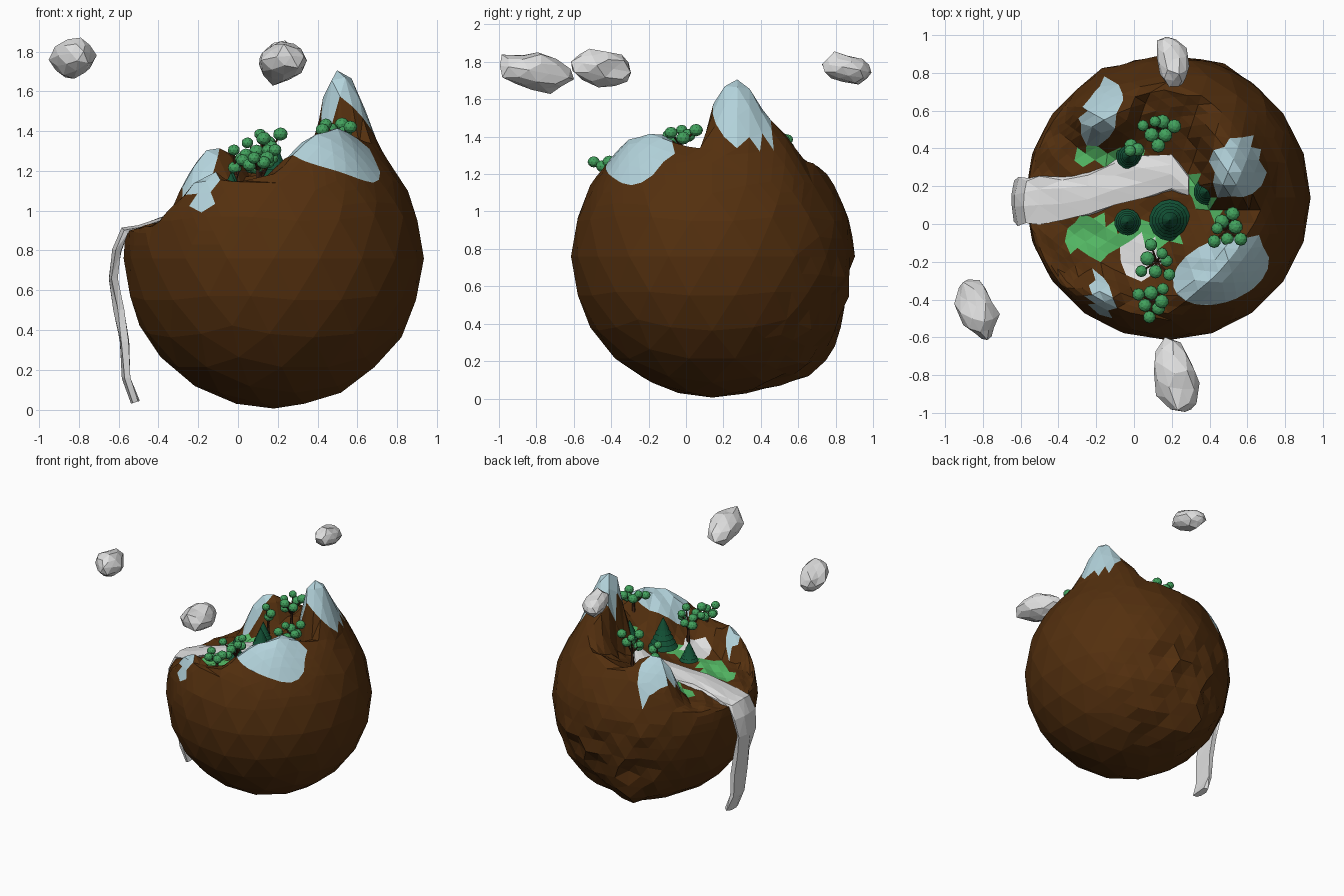
import bpy, bmesh, math, random
from mathutils import Vector, Matrix, noise

if "Cube" in bpy.data.objects:
    bpy.data.objects.remove(bpy.data.objects["Cube"])

random.seed(4)
C = Vector((0.18, 0.14, 0.76))
R = 0.755


def material(name, rgb):
    m = bpy.data.materials.new(name)
    m.diffuse_color = (*rgb, 1)
    m.use_nodes = True
    m.node_tree.nodes["Principled BSDF"].inputs["Base Color"].default_value = m.diffuse_color
    return m


EARTH = material("earth brown", (0.088, 0.029, 0.0045))
SNOW = material("snow blue", (0.45, 0.65, 0.71))
GRASS = material("grass green", (0.09, 0.49, 0.13))
WATER = material("pale grey", (0.74, 0.74, 0.74))
LEAF = material("leaf green", (0.055, 0.36, 0.11))
PINE = material("pine green", (0.006, 0.08, 0.035))
BARK = material("bark brown", (0.07, 0.025, 0.010))


def finish(bm, name, mats):
    bmesh.ops.recalc_face_normals(bm, faces=bm.faces)
    me = bpy.data.meshes.new(name)
    bm.to_mesh(me)
    bm.free()
    for m in mats:
        me.materials.append(m)
    ob = bpy.data.objects.new(name, me)
    bpy.context.collection.objects.link(ob)
    return ob


def bell(x, y, px, py, s, power=2):
    return math.exp(-(math.hypot(x - px, y - py) / s) ** power)


# peaks: x, y, rise above valley floor, its spread, rise above the ball, its spread
PEAKS = [(0.535, 0.26, 0.60, 0.145, 0.275, 0.135), (0.52, 0.46, 0.40, 0.15, 0.10, 0.14),
         (0.47, -0.26, 0.25, 0.24, 0.065, 0.18), (-0.16, 0.60, 0.26, 0.16, 0.01, 0.12),
         (-0.17, -0.38, 0.09, 0.12, 0.0, 0.1)]
SNOWS = [(0.55, 0.30, 0.155, 0.16, 20), (0.46, -0.25, 0.265, 0.165, 20),
         (-0.17, 0.58, 0.095, 0.185, -22), (-0.175, -0.38, 0.06, 0.115, 15)]
MEADOWS = [(-0.21, -0.07, 0.16, 0.10, 0), (0.10, -0.05, 0.17, 0.07, -10),
           (-0.14, 0.36, 0.17, 0.05, 0), (0.37, 0.16, 0.08, 0.13, 30)]
POND = (0.03, -0.19, 0.10, 0.115, 0)


def height(x, y):
    """Valley floor with peaks, capped by the ball."""
    d2 = (x - C.x) ** 2 + (y - C.y) ** 2
    ball = C.z + math.sqrt(max(0.0, R * R - d2))
    floor = 1.03 + 0.24 * x + 0.7 * max(0, x - 0.43)
    floor += 0.45 * max(0, y - 0.34) * max(0, min(1, (x + 0.3) * 5))
    floor += min(0.11, 0.9 * max(0, -y - 0.26))
    floor += 0.025 * noise.noise(Vector((x * 9, y * 9, 1)))
    for px, py, a, s, b, t in PEAKS:
        floor += a * bell(x, y, px, py, s, 3.5)
        ball += b * bell(x, y, px, py, t, 2.4)
    return min(ball, floor)


def reach(x, y, e):
    """1 on the edge of a turned ellipse, less inside."""
    cx, cy, rx, ry, deg = e
    a = math.radians(deg)
    u = (x - cx) * math.cos(a) + (y - cy) * math.sin(a)
    w = -(x - cx) * math.sin(a) + (y - cy) * math.cos(a)
    return math.hypot(u / rx, w / ry)


def moved(v):
    x, y, z = v.co
    return z > C.z + 0.02 and (abs(height(x, y) - z) > 0.012
                               or any(reach(x, y, e) < 1.2 for e in SNOWS))


def rough(co):
    ang = (co - C).angle(Vector((0.0, 0.8, -0.45)))
    return max(0.0, min(1.0, (0.82 - ang) * 3))


# planet: coarse ball, refined only where the valley and the rough patch are
bm = bmesh.new()
bmesh.ops.create_icosphere(bm, subdivisions=3, radius=R, matrix=Matrix.Translation(C))
fine = [e for e in bm.edges if any(moved(v) for v in e.verts)]
bmesh.ops.subdivide_edges(bm, edges=fine, cuts=2, use_grid_fill=True)
back = [e for e in bm.edges if any(rough(v.co) > 0.05 for v in e.verts)]
bmesh.ops.subdivide_edges(bm, edges=back, cuts=1, use_grid_fill=True)
bmesh.ops.triangulate(bm, faces=bm.faces)
for v in bm.verts:
    w = rough(v.co)
    d = (v.co - C).normalized()
    if w > 0:
        lump = bell(d.angle(Vector((-0.15, 0.58, -0.62))), 0, 0, 0, 0.27)
        v.co = C + d * (R + w * (0.05 * noise.noise(d * 8) + random.uniform(-0.016, 0.014))
                        + 0.085 * lump)
    elif v.co.z > C.z + 0.02:
        v.co = C + d * R
        # pull nearby points onto the snow and pond outlines for clean edges
        for e in SNOWS + [POND] + MEADOWS[:1]:
            q = reach(v.co.x, v.co.y, e)
            if v.co.z > 1.0 and 0.82 < q < 1.15:
                v.co.x = e[0] + (v.co.x - e[0]) / q
                v.co.y = e[1] + (v.co.y - e[1]) / q
                break
        v.co.z = height(v.co.x, v.co.y)
for f in bm.faces:
    c = f.calc_center_median()
    if c.z < 0.86:
        continue
    on_tall = c.x > 0.3 and c.y > 0.1
    if any(reach(c.x, c.y, e) < 1 for e in SNOWS) and not (on_tall and c.z < 1.36):
        f.material_index = 1
    elif reach(c.x, c.y, POND) < 1:
        f.material_index = 3
    elif c.z < 1.22 and any(reach(c.x, c.y, e) < 1 for e in MEADOWS):
        f.material_index = 2
finish(bm, "planet", [EARTH, SNOW, GRASS, WATER])

# river and waterfall: one thick ribbon along a path (x, y, z or None for ground, half width)
PATH = [(0.29, 0.21, None, 0.05), (0.20, 0.28, None, 0.10), (0.05, 0.26, None, 0.11),
        (-0.10, 0.21, None, 0.12), (-0.24, 0.155, None, 0.11), (-0.38, 0.13, None, 0.115),
        (-0.50, 0.125, 0.915, 0.12), (-0.57, 0.12, 0.90, 0.12), (-0.61, 0.12, 0.80, 0.12),
        (-0.63, 0.12, 0.66, 0.10), (-0.60, 0.13, 0.50, 0.09), (-0.575, 0.13, 0.34, 0.08),
        (-0.56, 0.14, 0.16, 0.07), (-0.52, 0.15, 0.035, 0.07)]
pts = []
for x, y, z, w in PATH:
    z = max(height(x, y + k * w) for k in (-0.7, 0, 0.7)) + 0.01 if z is None else z
    pts.append((Vector((x, y, min(z, 1.11))), w))
bm = bmesh.new()
rings = []
for i, (p, w) in enumerate(pts):
    t = (pts[min(i + 1, len(pts) - 1)][0] - pts[max(i - 1, 0)][0]).normalized()
    n = t.cross(Vector((0, 1, 0))).normalized()
    if i < 7 and n.z < 0 or i >= 7 and n.x > 0:
        n = -n
    th = 0.018 if i < 8 else 0.023
    ring = [(-1, -1), (-1, 0.3), (-0.3, 1), (0.4, 0.8), (1, 0.2), (1, -1)]
    rings.append([bm.verts.new(p + Vector((0, a * w + random.uniform(-0.014, 0.014), 0))
                               + n * (b * th + random.uniform(-0.006, 0.006))) for a, b in ring])
for r0, r1 in zip(rings, rings[1:]):
    for k in range(6):
        j = (k + 1) % 6
        bm.faces.new((r0[k], r0[j], r1[j], r1[k]))
bm.faces.new(rings[0])
bm.faces.new(rings[-1])
bmesh.ops.triangulate(bm, faces=bm.faces)
finish(bm, "river_and_waterfall", [WATER])

# floating clouds: lumpy low-poly stones
for i, (loc, size, deg) in enumerate([((-0.83, -0.45, 1.77), (0.095, 0.175, 0.095), 18),
                                      ((0.22, -0.81, 1.745), (0.115, 0.195, 0.10), 15),
                                      ((0.205, 0.86, 1.765), (0.083, 0.15, 0.078), 14)]):
    bm = bmesh.new()
    bmesh.ops.create_icosphere(bm, subdivisions=2, radius=1)
    for v in bm.verts:
        v.co *= 1 + 0.30 * noise.noise(v.co * 1.6 + Vector((i * 5, 2, 1)))
    bm.transform(Matrix.Translation(loc) @ Matrix.Rotation(math.radians(deg), 4, 'Z')
                 @ Matrix.Rotation(math.radians(-10), 4, 'X') @ Matrix.Diagonal((*size, 1)))
    finish(bm, f"cloud_{i + 1}", [WATER])


def paint_new(verts, index):
    for f in {f for v in verts for f in v.link_faces}:
        f.material_index = index


def stick(bm, a, b, r0, r1):
    d = b - a
    m = Matrix.Translation((a + b) / 2) @ d.to_track_quat('Z', 'Y').to_matrix().to_4x4()
    g = bmesh.ops.create_cone(bm, cap_ends=True, segments=6, radius1=r0, radius2=r1,
                              depth=d.length, matrix=m)
    paint_new(g["verts"], 0)


# leafy trees: forked trunk with a leaf ball on each branch; x, y, top z, spread, balls
for i, (x, y, top, spread, n) in enumerate([(0.10, -0.41, 1.30, 0.085, 7), (0.12, -0.20, 1.34, 0.095, 7),
                                            (0.13, 0.50, 1.42, 0.085, 7), (0.49, -0.03, 1.47, 0.09, 7),
                                            (-0.01, 0.40, 1.34, 0.03, 3)]):
    bm = bmesh.new()
    base = Vector((x, y, height(x, y) - 0.02))
    fork = base.lerp(Vector((x, y, top)), 0.42)
    stick(bm, base, fork, 0.014, 0.009)
    for k in range(n):
        a = k * math.tau / n + i
        r = spread * (0.55 + 0.45 * (k % 2))
        tip = Vector((x + r * math.cos(a), y + r * math.sin(a),
                      top - 0.035 - 0.5 * (top - fork.z) * ((k * 2) % 5) / 4))
        stick(bm, fork, tip, 0.008, 0.004)
        g = bmesh.ops.create_icosphere(bm, subdivisions=2, radius=random.uniform(0.03, 0.039),
                                       matrix=Matrix.Translation(tip) @ Matrix.Diagonal((1, 1, 0.9, 1)))
        paint_new(g["verts"], 1)
    finish(bm, f"leafy_tree_{i + 1}", [BARK, LEAF])

# pines: trunk with stacked cones; x, y, radius
for i, (x, y, r) in enumerate([(0.19, 0.02, 0.11), (-0.035, 0.01, 0.07), (0.385, 0.17, 0.07),
                               (0.515, 0.06, 0.065), (-0.025, 0.36, 0.07)]):
    bm = bmesh.new()
    z = min(height(x, y), 1.15)
    h = 2.4 * r
    stick(bm, Vector((x, y, z - 0.02)), Vector((x, y, z + 0.4 * h)), 0.15 * r, 0.12 * r)
    for k in range(6):
        rr = r * (1 - k * 0.15)
        d = 0.22 * h
        g = bmesh.ops.create_cone(bm, cap_ends=True, segments=14, radius1=rr, radius2=rr * 0.35 * (k < 5),
                                  depth=d, matrix=Matrix.Translation((x, y, z + h * (0.1 + 0.135 * k) + d / 2)))
        paint_new(g["verts"], 1)
    bmesh.ops.remove_doubles(bm, verts=bm.verts, dist=0.0001)
    finish(bm, f"pine_tree_{i + 1}", [BARK, PINE])
